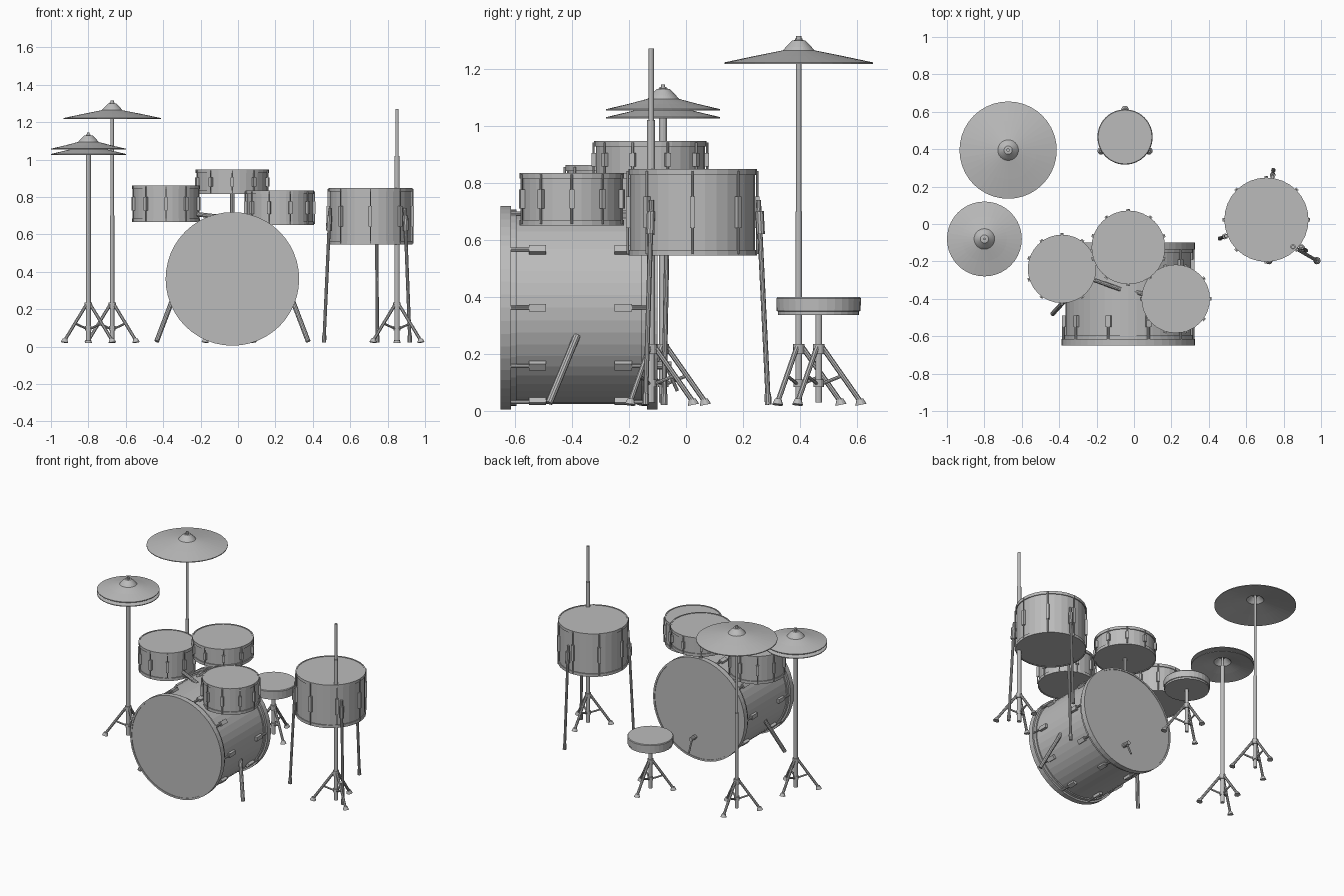
import bpy, bmesh
from math import cos, sin, radians, pi
from mathutils import Vector, Matrix

cube = bpy.data.objects.get("Cube")
if cube:
    bpy.data.objects.remove(cube, do_unlink=True)

grey = bpy.data.materials.new("plain grey")
grey.use_nodes = True
grey.diffuse_color = (0.5, 0.5, 0.5, 1)
grey.node_tree.nodes["Principled BSDF"].inputs["Base Color"].default_value = (0.5, 0.5, 0.5, 1)


def finish(name, bm, matrix=None):
    bmesh.ops.recalc_face_normals(bm, faces=bm.faces)
    mesh = bpy.data.meshes.new(name)
    bm.to_mesh(mesh)
    bm.free()
    mesh.materials.append(grey)
    obj = bpy.data.objects.new(name, mesh)
    if matrix:
        obj.matrix_world = matrix
    bpy.context.collection.objects.link(obj)
    return obj


def add_lathe(bm, profile, sides=32):
    """Closed profile of (radius, height) points, starting and ending on the axis."""
    rings = []
    for r, z in profile:
        if r == 0:
            rings.append([bm.verts.new((0, 0, z))])
        else:
            rings.append([bm.verts.new((r * cos(2 * pi * i / sides), r * sin(2 * pi * i / sides), z))
                          for i in range(sides)])
    for a, b in zip(rings, rings[1:]):
        for i in range(sides):
            j = (i + 1) % sides
            loop = [a[i % len(a)], a[j % len(a)], b[j % len(b)], b[i % len(b)]]
            bm.faces.new(list(dict.fromkeys(loop)))


def add_rod(bm, start, end, r, sides=10, r_end=None):
    a, b = Vector(start), Vector(end)
    turn = (b - a).to_track_quat('Z', 'Y').to_matrix().to_4x4()
    bmesh.ops.create_cone(bm, cap_ends=True, segments=sides, radius1=r, radius2=r_end or r,
                          depth=(b - a).length, matrix=Matrix.Translation((a + b) / 2) @ turn)


def add_lug(bm, radius, angle, z, size):
    """Box on a shell, size = depth, width, height."""
    m = Matrix.Rotation(angle, 4, 'Z') @ Matrix.Translation((radius, 0, z)) @ Matrix.Diagonal((*size, 1))
    bmesh.ops.create_cube(bm, size=1, matrix=m)


def polar(r, degrees, z, centre=(0, 0)):
    a = radians(degrees)
    return (centre[0] + r * cos(a), centre[1] + r * sin(a), z)


def drum(name, x, y, bottom, top, r, lugs, offset):
    """Upright drum: shell, hoops, recessed heads, lugs and tension rods."""
    h, rim, shell = top - bottom, 0.02, r - 0.006
    place = Matrix.Translation((x, y, bottom))
    bm = bmesh.new()
    add_lathe(bm, [(0, 0.003), (r - .008, 0.003), (r - .008, 0), (r, 0), (r, rim), (shell, rim),
                   (shell, h - rim), (r, h - rim), (r, h), (r - .008, h), (r - .008, h - .003),
                   (0, h - .003)])
    finish(name + "_shell", bm, place)
    bm = bmesh.new()
    for i in range(lugs):
        deg = offset + 360 * i / lugs
        add_lug(bm, shell + .006, radians(deg), h / 2, (.018, .018, h * .36))
        add_rod(bm, polar(r + .002, deg, .006), polar(r + .002, deg, h - .006), .004, 6)
    finish(name + "_lugs", bm, place)


# Upright drums
drum("right_tom", -.385, -.24, .665, .862, .183, 10, 18)
drum("left_tom", .223, -.40, .65, .835, .183, 10, 0)
drum("snare", -.03, -.125, .815, .947, .197, 10, 18)
drum("floor_tom", .708, .023, .545, .848, .225, 8, 0)

# Floor tom legs with brackets and rubber tips
bm = bmesh.new()
for deg in (82, 202, 322):
    c = (.708, .023)
    add_rod(bm, polar(.233, deg, .74, c), polar(.268, deg, .025, c), .009)
    add_rod(bm, polar(.266, deg, .06, c), polar(.268, deg, .022, c), .012)
    add_rod(bm, polar(.237, deg, .70, c), polar(.241, deg, .62, c), .015)
finish("floor_tom_legs", bm)

# Bass drum, turned so that its local +z points to the front
bass_place = Matrix.Translation((-.03, -.10, .362)) @ Matrix.Rotation(pi / 2, 4, 'X')
bm = bmesh.new()
R, shell, length = .357, .337, .55
add_lathe(bm, [(0, .004), (R - .012, .004), (R - .012, 0), (R, 0), (R, .036), (.345, .036), (.345, .056),
               (shell, .056), (shell, length - .056), (.345, length - .056), (.345, length - .036),
               (R, length - .036), (R, length), (R - .012, length), (R - .012, length - .004),
               (0, length - .004)], 48)
finish("bass_drum_shell", bm, bass_place)
bm = bmesh.new()
for i in range(10):
    for lug_z, rod_z in ((.42, length - .03), (.12, .03)):
        add_lug(bm, shell + .006, i * pi / 5, lug_z, (.022, .028, .06))
        add_rod(bm, polar(shell + .01, i * 36, lug_z), polar(shell + .01, i * 36, rod_z), .007, 8)
finish("bass_drum_lugs", bm, bass_place)

# Bass drum spurs, mirrored about the drum centre
bm = bmesh.new()
for s in (-1, 1):
    add_rod(bm, (-.03 + s * .315, -.382, .265), (-.03 + s * .405, -.48, .028), .013)
finish("bass_drum_spurs", bm)

# Pedal beater
bm = bmesh.new()
add_rod(bm, (0, -.105, .16), (0, -.05, .16), .014)
add_rod(bm, (0, -.07, .16), (0, -.03, .07), .006)
finish("pedal_beater", bm)

# Posts holding the toms and snare on the bass drum
bm = bmesh.new()
add_rod(bm, (-.03, -.125, .69), (-.03, -.125, .82), .013)
add_rod(bm, (-.24, -.29, .71), (-.07, -.35, .69), .012)
add_rod(bm, (.10, -.39, .70), (.0, -.36, .685), .012)
finish("tom_mounts", bm)


def tripod(name, x, y, sections):
    """Pole made of (radius, bottom, top) sections on three braced legs."""
    bm = bmesh.new()
    for r, low, high in sections:
        add_rod(bm, (0, 0, low), (0, 0, high), r, 12)
    add_rod(bm, (0, 0, .20), (0, 0, .235), .02, 12)
    add_rod(bm, (0, 0, .085), (0, 0, .11), .018, 12)
    for deg in (90, 210, 330):
        add_rod(bm, polar(.012, deg, .225), polar(.145, deg, .035), .009, 8)
        add_rod(bm, polar(.01, deg, .095), polar(.085, deg, .125), .006, 8)
        add_rod(bm, polar(.148, deg, .022), polar(.144, deg, .042), .02, 10, .012)
    finish(name, bm, Matrix.Translation((x, y, 0)))


def cymbal(name, x, y, z, r, rise):
    """Thin hollow cone with a raised bell."""
    top = [(r, 0), (r * .6, rise * .52), (.055, rise), (.045, rise + .012), (.022, rise + .035), (0, rise + .037)]
    under = [(a, b - .005) for a, b in reversed(top)]
    bm = bmesh.new()
    add_lathe(bm, under + top, 40)
    finish(name, bm, Matrix.Translation((x, y, z)))


# Cymbals and their stands
tripod("crash_stand", -.673, .395, [(.012, .03, .7), (.009, .7, 1.315), (.013, 1.29, 1.305)])
cymbal("crash_cymbal", -.673, .395, 1.222, .26, .042)
tripod("hi_hat_stand", -.80, -.08, [(.014, .03, 1.03), (.007, 1.03, 1.145), (.012, 1.12, 1.135)])
cymbal("hi_hat_top_cymbal", -.80, -.08, 1.058, .20, .036)
cymbal("hi_hat_bottom_cymbal", -.80, -.08, 1.03, .20, .036)
tripod("spare_stand", .85, -.122, [(.014, .03, 1.02), (.009, 1.02, 1.27)])

# Stool
tripod("stool_stand", -.048, .465, [(.012, .03, .345)])
bm = bmesh.new()
add_lathe(bm, [(0, 0), (.142, 0), (.142, .012), (.147, .014), (.148, .058), (.144, .063), (0, .063)])
finish("stool_seat", bm, Matrix.Translation((-.048, .465, .337)))
